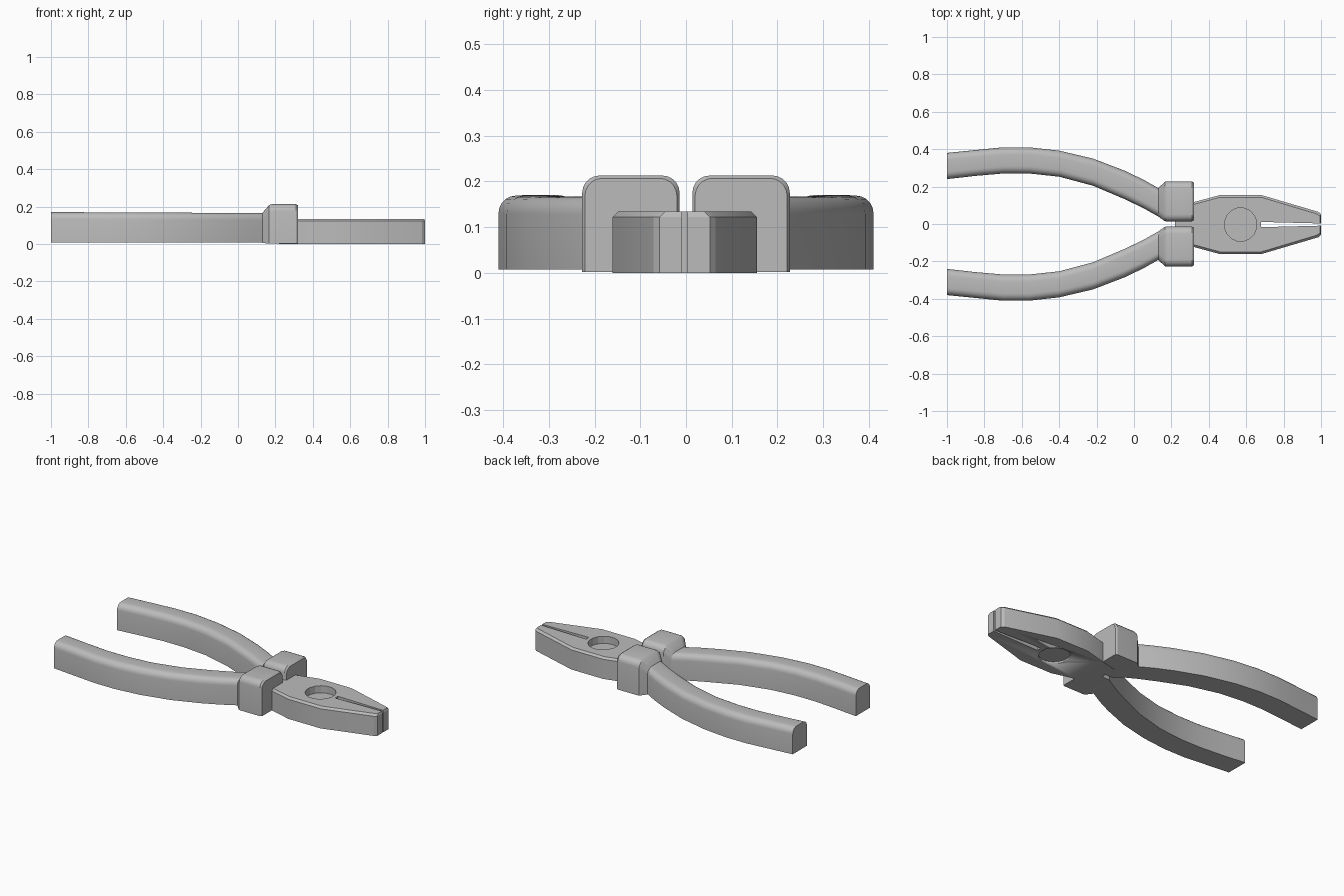
import bpy, bmesh, math

if "Cube" in bpy.data.objects:
    bpy.data.objects.remove(bpy.data.objects["Cube"])

steel = bpy.data.materials.new("steel grey")
steel.diffuse_color = (0.5, 0.5, 0.5, 1)
steel.use_nodes = True
steel.node_tree.nodes["Principled BSDF"].inputs["Base Color"].default_value = steel.diffuse_color


def finish(name, bm, angle):
    """Turn a bmesh into a shaded object."""
    bmesh.ops.recalc_face_normals(bm, faces=bm.faces)
    mesh = bpy.data.meshes.new(name)
    bm.to_mesh(mesh)
    bm.free()
    mesh.materials.append(steel)
    ob = bpy.data.objects.new(name, mesh)
    bpy.context.collection.objects.link(ob)
    bpy.ops.object.select_all(action='DESELECT')
    ob.select_set(True)
    bpy.context.view_layer.objects.active = ob
    bpy.ops.object.shade_smooth_by_angle(angle=math.radians(angle))
    return ob


def loft(name, rings, angle=30):
    """Skin a list of closed rings and cap both ends."""
    bm = bmesh.new()
    loops = [[bm.verts.new(p) for p in ring] for ring in rings]
    n = len(loops[0])
    for a, b in zip(loops, loops[1:]):
        for i in range(n):
            j = (i + 1) % n
            bm.faces.new((a[i], a[j], b[j], b[i]))
    bm.faces.new(loops[0])
    bm.faces.new(loops[-1])
    return finish(name, bm, angle)


def arch(x, y0, y1, z0, z1, r, steps=5):
    """Section across x: square at the bottom, rounded at the top."""
    pts = [(x, y1, z0)]
    for cy, start in ((y1 - r, 0), (y0 + r, 90)):
        for i in range(steps + 1):
            a = math.radians(start + 90 * i / steps)
            pts.append((x, cy + r * math.cos(a), z1 - r + r * math.sin(a)))
    return pts + [(x, y0, z0)]


# curved grips: x, inner y, outer y, top z
grip = [(-1, .24, .38, .170), (-.85, .257, .395, .170), (-.70, .27, .41, .169),
        (-.56, .27, .41, .169), (-.40, .253, .392, .168), (-.22, .205, .350, .167),
        (-.05, .133, .285, .166), (.05, .085, .237, .166), (.13, .04, .192, .166)]
# collars that flare out of the grips: x, inner y, outer y, bottom z, top z
collar = [(.13, .04, .192, .006, .166), (.165, .015, .226, .002, .207),
          (.18, .014, .227, .002, .213), (.31, .014, .227, .002, .213),
          (.32, .020, .221, .002, .207)]
for side, s in (("left", 1), ("right", -1)):
    rings = [arch(x, a, b, .008, z, .038) for x, a, b, z in grip]
    loft(side + "_grip", [[(x, s * y, z) for x, y, z in r] for r in rings])
    rings = [arch(x, a, b, z0, z1, .038) for x, a, b, z0, z1 in collar]
    loft(side + "_collar", [[(x, s * y, z) for x, y, z in r] for r in rings])

# jaw plate: half outline, mirrored, with an open slot between the jaws
outer = [(.22, .095), (.32, .120), (.46, .158), (.68, .158), (.985, .068), (1.0, .055)]
slot = [(1.0, .006), (.68, .014)]


def plate(z, inset):
    half = [(x - (inset * .4 if x > .98 else 0), y - inset) for x, y in outer]
    half += [(x - (inset * .4 if x > .98 else 0), y) for x, y in slot]
    c = -.003
    return [(x, c + y, z) for x, y in half] + [(x, c - y, z) for x, y in reversed(half)]


head = loft("jaw_plate", [plate(0, 0), plate(.122, 0), plate(.134, .012)], 20)

# round pivot recess sunk into the top and, more shallowly, the bottom
for name, z0, z1 in (("top_recess", .09, .2), ("bottom_recess", -.1, .012)):
    ring = [(.57 + .087 * math.cos(math.tau * (i + .5) / 16),
             -.003 + .09 * math.sin(math.tau * (i + .5) / 16)) for i in range(16)]
    cutter = loft(name, [[(x, y, z) for x, y in ring] for z in (z0, z1)], 20)
    cutter.hide_render = True
    mod = head.modifiers.new(name, 'BOOLEAN')
    mod.operation, mod.solver, mod.object = 'DIFFERENCE', 'EXACT', cutter
    bpy.context.view_layer.objects.active = head
    bpy.ops.object.modifier_apply(modifier=name)
    bpy.data.objects.remove(cutter)
